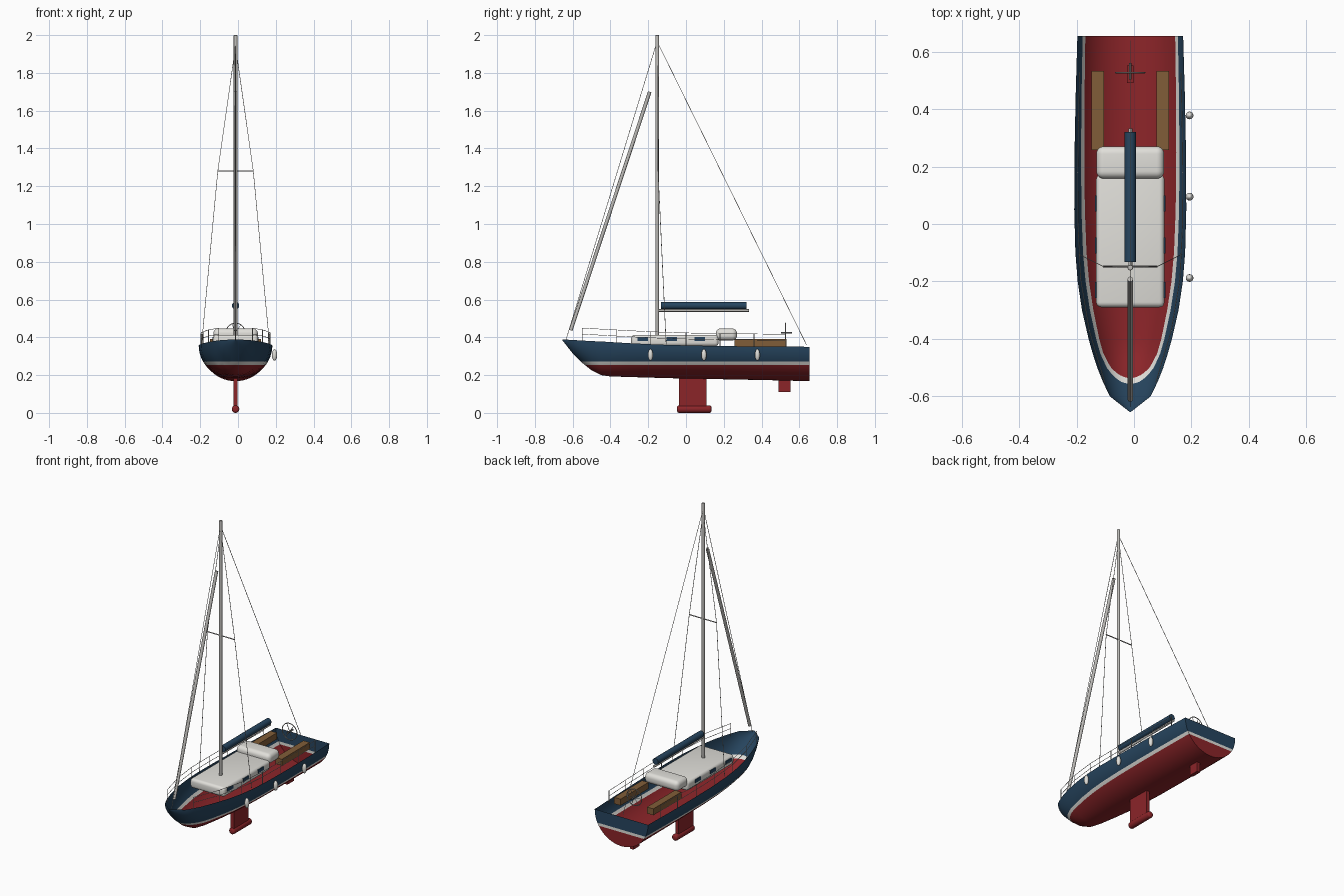
import bpy, bmesh, math
from mathutils import Vector

cube = bpy.data.objects.get("Cube")
if cube:
    bpy.data.objects.remove(cube, do_unlink=True)

CX = -0.013  # centreline of the boat


def material(name, r, g, b):
    m = bpy.data.materials.new(name)
    m.use_nodes = True
    m.diffuse_color = (r, g, b, 1)
    m.node_tree.nodes["Principled BSDF"].inputs["Base Color"].default_value = (r, g, b, 1)
    return m


navy = material("navy", 0.02, 0.06, 0.115)
red = material("dark red", 0.26, 0.018, 0.022)
white = material("off white", 0.75, 0.74, 0.7)
wood = material("wood", 0.22, 0.11, 0.04)
metal = material("grey metal", 0.5, 0.49, 0.47)
dark = material("dark steel", 0.12, 0.12, 0.12)


def finish(name, bm, mats, angle=40):
    bmesh.ops.recalc_face_normals(bm, faces=bm.faces)
    me = bpy.data.meshes.new(name)
    bm.to_mesh(me)
    bm.free()
    for m in mats:
        me.materials.append(m)
    me.shade_smooth()
    me.set_sharp_from_angle(angle=math.radians(angle))
    ob = bpy.data.objects.new(name, me)
    ob.location.x = CX
    bpy.context.collection.objects.link(ob)
    return ob


def box(name, lo, hi, mat, bevel=0, segments=4):
    bm = bmesh.new()
    bmesh.ops.create_cube(bm, size=1)
    lo, hi = Vector(lo), Vector(hi)
    bmesh.ops.scale(bm, vec=hi - lo, verts=bm.verts)
    bmesh.ops.translate(bm, vec=(lo + hi) / 2, verts=bm.verts)
    if bevel:
        bmesh.ops.bevel(bm, geom=bm.edges[:], offset=bevel, segments=segments,
                        profile=0.5, affect='EDGES')
    return finish(name, bm, [mat])


def rod(name, a, b, radius, mat, sides=16, bevel=0):
    a, b = Vector(a), Vector(b)
    bm = bmesh.new()
    bmesh.ops.create_cone(bm, cap_ends=True, segments=sides, radius1=radius,
                          radius2=radius, depth=(b - a).length)
    if bevel:
        rims = [e for e in bm.edges if abs(e.verts[0].co.z - e.verts[1].co.z) < 1e-5]
        bmesh.ops.bevel(bm, geom=rims, offset=bevel, segments=4, profile=0.5, affect='EDGES')
    bm.transform((b - a).to_track_quat('Z', 'Y').to_matrix().to_4x4())
    bmesh.ops.translate(bm, vec=(a + b) / 2, verts=bm.verts)
    return finish(name, bm, [mat])


def wire(name, points, radius=0.0016, mat=metal, cyclic=False):
    cu = bpy.data.curves.new(name, 'CURVE')
    cu.dimensions = '3D'
    cu.bevel_depth = radius
    cu.bevel_resolution = 1
    cu.use_fill_caps = True
    sp = cu.splines.new('POLY')
    sp.points.add(len(points) - 1)
    for p, co in zip(sp.points, points):
        p.co = (*co, 1)
    sp.use_cyclic_u = cyclic
    cu.materials.append(mat)
    ob = bpy.data.objects.new(name, cu)
    ob.location.x = CX
    bpy.context.collection.objects.link(ob)
    return ob


# Hull stations: y, half width, sheer height, bottom height
STATIONS = [
    (-.655, .001, .389, .385), (-.6, .071, .386, .315), (-.55, .095, .383, .265),
    (-.5, .115, .38, .225), (-.45, .131, .378, .2), (-.4, .145, .375, .193),
    (-.3, .168, .369, .19), (-.2, .183, .364, .187), (-.1, .191, .36, .184),
    (.05, .195, .356, .181), (.25, .194, .353, .177), (.45, .19, .351, .173),
    (.655, .184, .35, .168)]


def rail(y, lift=0.0, inset=0.94):
    """Half width and height of the hull edge at y."""
    for a, b in zip(STATIONS, STATIONS[1:]):
        if y <= b[0]:
            t = (y - a[0]) / (b[0] - a[0])
            return (a[1] + (b[1] - a[1]) * t) * inset, a[2] + (b[2] - a[2]) * t + lift


# Open hull shell with transom, painted in bands by height
bm = bmesh.new()
N = 28
rings = []
for y, w, top, low in STATIONS:
    angles = [math.pi * i / N for i in range(N + 1)]
    rings.append([bm.verts.new((w * math.cos(a), y, top - (top - low) * math.sin(a)))
                  for a in angles])
for r, s in zip(rings, rings[1:]):
    for i in range(N):
        bm.faces.new((r[i], r[i + 1], s[i + 1], s[i]))
bm.faces.new(rings[-1])
STRIPE_LOW, STRIPE_HIGH = 0.254, 0.271
for z in (STRIPE_LOW, STRIPE_HIGH):
    bmesh.ops.bisect_plane(bm, geom=bm.verts[:] + bm.edges[:] + bm.faces[:],
                           plane_co=(0, 0, z), plane_no=(0, 0, 1))
for f in bm.faces:
    z = f.calc_center_median().z
    f.material_index = 0 if z < STRIPE_LOW else 1 if z < STRIPE_HIGH else 2
finish("hull", bm, [red, white, navy], 50)

# Keel, bulb and rudder
box("keel_fin", (-.011, -.038, .035), (.011, .108, .186), red)
rod("keel_bulb", (0, -.048, .02), (0, .135, .02), .02, red, 20, .012)
box("rudder", (-.011, .49, .11), (.011, .552, .178), red)

# Cabin, spray hood and windows
box("cabin", (-.119, -.29, .353), (.119, .172, .413), white, .018)
box("spray_hood", (-.118, .158, .383), (.118, .27, .447), white, .026, 6)
for side, tag in ((1, "left"), (-1, "right")):
    for i, y in enumerate((-.23, -.075, .072)):
        x = sorted((side * .116, side * .122))
        box(f"window_{tag}_{i + 1}", (x[0], y - .028, .381), (x[1], y + .028, .402), navy)

    # Cockpit bench
    x = sorted((side * .091, side * .135))
    box(f"bench_{tag}", (x[0], .258, .35), (x[1], .533, .39), wood)

    # Shroud running over the spreader tip
    wire(f"shroud_{tag}", [(0, -.15, 1.94), (side * .094, -.148, 1.28),
                           (side * .18, -.105, .362)])

    # Guard wires and stanchions
    posts = [-.55, -.37, -.19, 0, .18, .36, .525]
    for lift, level in ((.034, "lower"), (.066, "upper")):
        path = []
        for y in posts:
            w, z = rail(y, lift)
            path.append((side * w, y, z))
        wire(f"guard_wire_{level}_{tag}", path, .0014)
    for i, y in enumerate(posts):
        w, z = rail(y)
        wire(f"stanchion_{tag}_{i + 1}", [(side * w, y, z - .01), (side * w, y, z + .067)], .002)

# Mast, spreader, boom and covered sail
rod("mast", (0, -.152, .405), (0, -.152, 2.0), .0095, metal, 16, .003)
rod("spreader", (-.095, -.148, 1.28), (.095, -.148, 1.28), .0032, metal, 8)
rod("boom", (0, -.15, .542), (0, .333, .542), .007, metal, 12)
rod("sail_cover", (0, -.133, .568), (0, .32, .568), .0195, navy, 16)

# Furled foresail and stays
rod("furled_foresail", (0, -.61, .437), (0, -.192, 1.7), .0095, metal, 12)
wire("forestay", [(0, -.635, .388), (0, -.155, 1.96)])
wire("backstay", [(0, -.15, 1.96), (0, .638, .36)])

# Steering wheel with spokes and hub
WY, WZ, WR = .527, .424, .051
circle = [(WR * math.cos(a), WY, WZ + WR * math.sin(a))
          for a in (math.tau * i / 32 for i in range(32))]
wire("wheel_rim", circle, .0026, metal, True)
for i in range(3):
    p, q = circle[(i * 16 // 3) % 32], circle[(i * 16 // 3 + 16) % 32]
    wire(f"wheel_spoke_{i + 1}", [p, q], .0016)
rod("wheel_hub", (0, .503, WZ), (0, .56, WZ), .005, dark, 10)

# Fenders hanging on the left side
for i, y in enumerate((-.188, .095, .378)):
    bm = bmesh.new()
    bmesh.ops.create_uvsphere(bm, u_segments=16, v_segments=12, radius=1)
    bmesh.ops.scale(bm, vec=(.0135, .0135, .031), verts=bm.verts)
    bmesh.ops.translate(bm, vec=(.2065, y, .307), verts=bm.verts)
    finish(f"fender_{i + 1}", bm, [white], 60)
